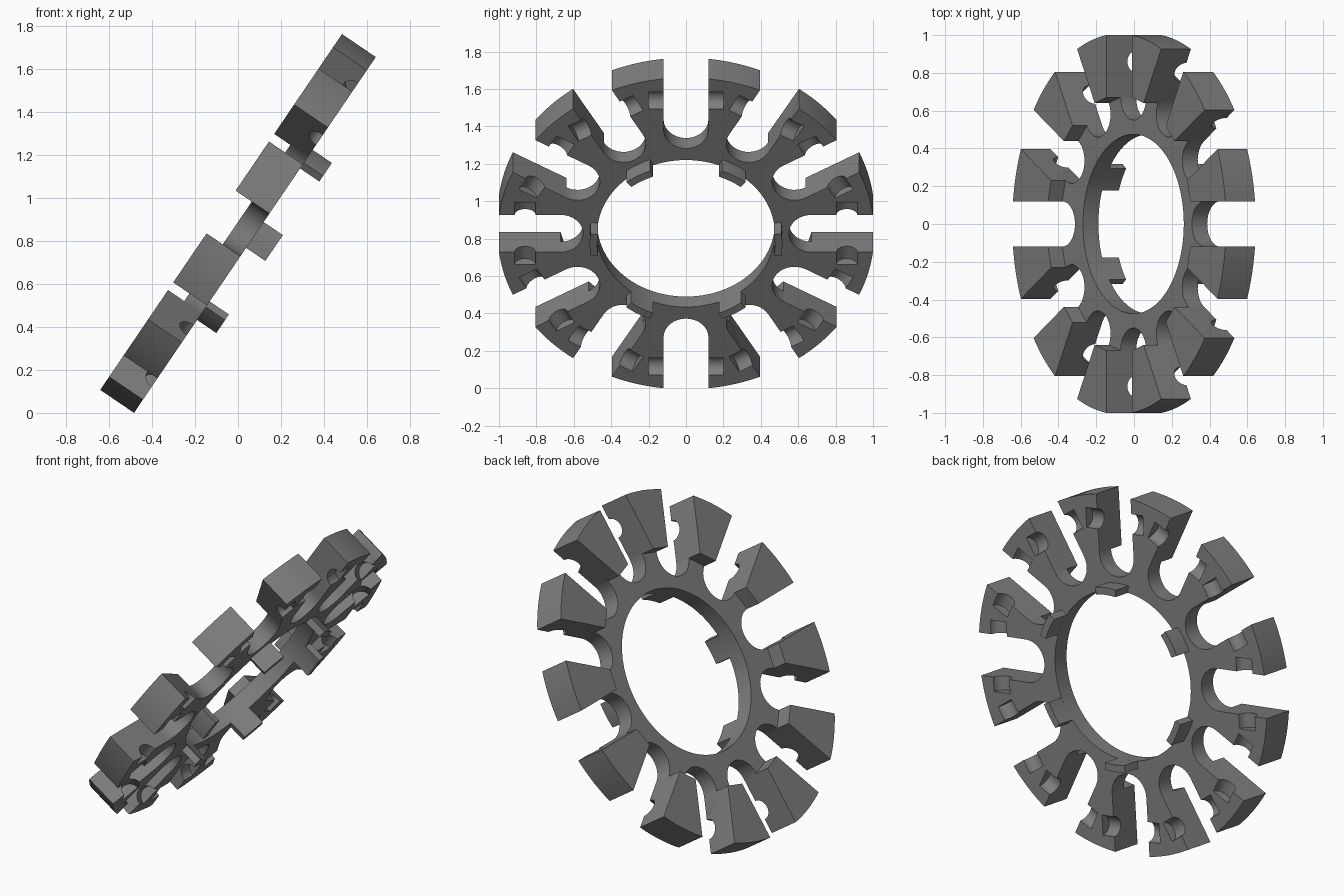
import bpy, bmesh, math
from mathutils import Matrix, Vector

if "Cube" in bpy.data.objects:
    bpy.data.objects.remove(bpy.data.objects["Cube"])

TILT = math.radians(55.8)
R_OUT, R_IN = 1.007, 0.475        # rim and bore radius
SLOT, S_END = 0.12, 0.67          # slot half width, centre of its round end
Z0, Z1, Z_PLATE = -0.095, 0.095, 0.004
PLACE = Matrix.Translation((0, 0, 0.8805)) @ Matrix.Rotation(-TILT, 4, 'Y')
STEP = math.radians(30)

grey = bpy.data.materials.new("dark_grey")
grey.diffuse_color = (0.21, 0.21, 0.21, 1)
grey.use_nodes = True
grey.node_tree.nodes["Principled BSDF"].inputs["Base Color"].default_value = grey.diffuse_color


def polar(r, a):
    return Vector((r * math.cos(a), r * math.sin(a)))


def turn(p, a):
    return Vector((p[0] * math.cos(a) - p[1] * math.sin(a),
                   p[0] * math.sin(a) + p[1] * math.cos(a)))


def prism(bm, loops, z0, z1):
    """Fill closed 2D loops (later loops are holes) and extrude from z0 to z1."""
    edges = []
    for loop in loops:
        vs = [bm.verts.new((p[0], p[1], z0)) for p in loop]
        edges += [bm.edges.new((vs[i - 1], vs[i])) for i in range(len(vs))]
    if len(loops) == 1:
        faces = [bm.faces.new(vs)]
    else:
        res = bmesh.ops.triangle_fill(bm, use_beauty=True, edges=edges)
        faces = [g for g in res["geom"] if isinstance(g, bmesh.types.BMFace)]
    top = bmesh.ops.extrude_face_region(bm, geom=faces, use_keep_orig=True)
    moved = [g for g in top["geom"] if isinstance(g, bmesh.types.BMVert)]
    bmesh.ops.translate(bm, verts=moved, vec=(0, 0, z1 - z0))


def finish(name, bm):
    bmesh.ops.recalc_face_normals(bm, faces=bm.faces[:])
    me = bpy.data.meshes.new(name)
    bm.to_mesh(me)
    bm.free()
    me.materials.append(grey)
    ob = bpy.data.objects.new(name, me)
    ob.matrix_world = PLACE
    bpy.context.collection.objects.link(ob)
    return ob


def activate(ob):
    bpy.ops.object.select_all(action='DESELECT')
    ob.select_set(True)
    bpy.context.view_layer.objects.active = ob


# Thin hub ring with round slot ends between the arm necks
outer = []
for k in range(12):
    for i in range(17):
        t = math.radians(270) - math.pi * i / 16
        p = Vector((S_END, 0)) + polar(SLOT, t)
        outer.append(turn(p, k * STEP))
bore = [polar(R_IN, math.tau * i / 96) for i in range(96)]
bm = bmesh.new()
prism(bm, [outer, bore], Z0, Z_PLATE)
ring = finish("hub_ring", bm)

# Twelve thick wedge arms between parallel-sided slots
alpha = math.asin(SLOT / R_OUT)
wedge = [Vector((S_END, SLOT))]
wedge += [polar(R_OUT, alpha + (STEP - 2 * alpha) * i / 10) for i in range(11)]
wedge.append(turn((S_END, -SLOT), STEP))
bm = bmesh.new()
for k in range(12):
    prism(bm, [[turn(p, k * STEP) for p in wedge]], Z0, Z1)
arms = finish("arms", bm)

# Half-round grooves in the back of each arm, entered from the slots
bm = bmesh.new()
for k in range(12):
    for side in (-1, 1):
        m = (Matrix.Rotation(k * STEP, 4, 'Z')
             @ Matrix.Translation((0.86, side * 0.15, Z0))
             @ Matrix.Rotation(math.pi / 2, 4, 'X'))
        bmesh.ops.create_cone(bm, cap_ends=True, segments=32, radius1=0.056,
                              radius2=0.056, depth=0.10, matrix=m)
cutter = finish("groove_cutter", bm)
cutter.hide_render = True
activate(arms)
mod = arms.modifiers.new("grooves", 'BOOLEAN')
mod.operation = 'DIFFERENCE'
mod.solver = 'EXACT'
mod.object = cutter
bpy.ops.object.modifier_apply(modifier=mod.name)
bpy.data.objects.remove(cutter)

# Six curved tabs around the bore
half = 0.07 / 0.495
bm = bmesh.new()
for k in range(6):
    mid = STEP + k * 2 * STEP
    arc = [mid - half + 2 * half * i / 6 for i in range(7)]
    loop = [polar(0.515, a) for a in arc] + [polar(R_IN, a) for a in reversed(arc)]
    prism(bm, [loop], -0.203, Z0)
tabs = finish("bore_tabs", bm)

for ob in (ring, arms, tabs):
    activate(ob)
    bpy.ops.object.shade_smooth_by_angle(angle=math.radians(30))
